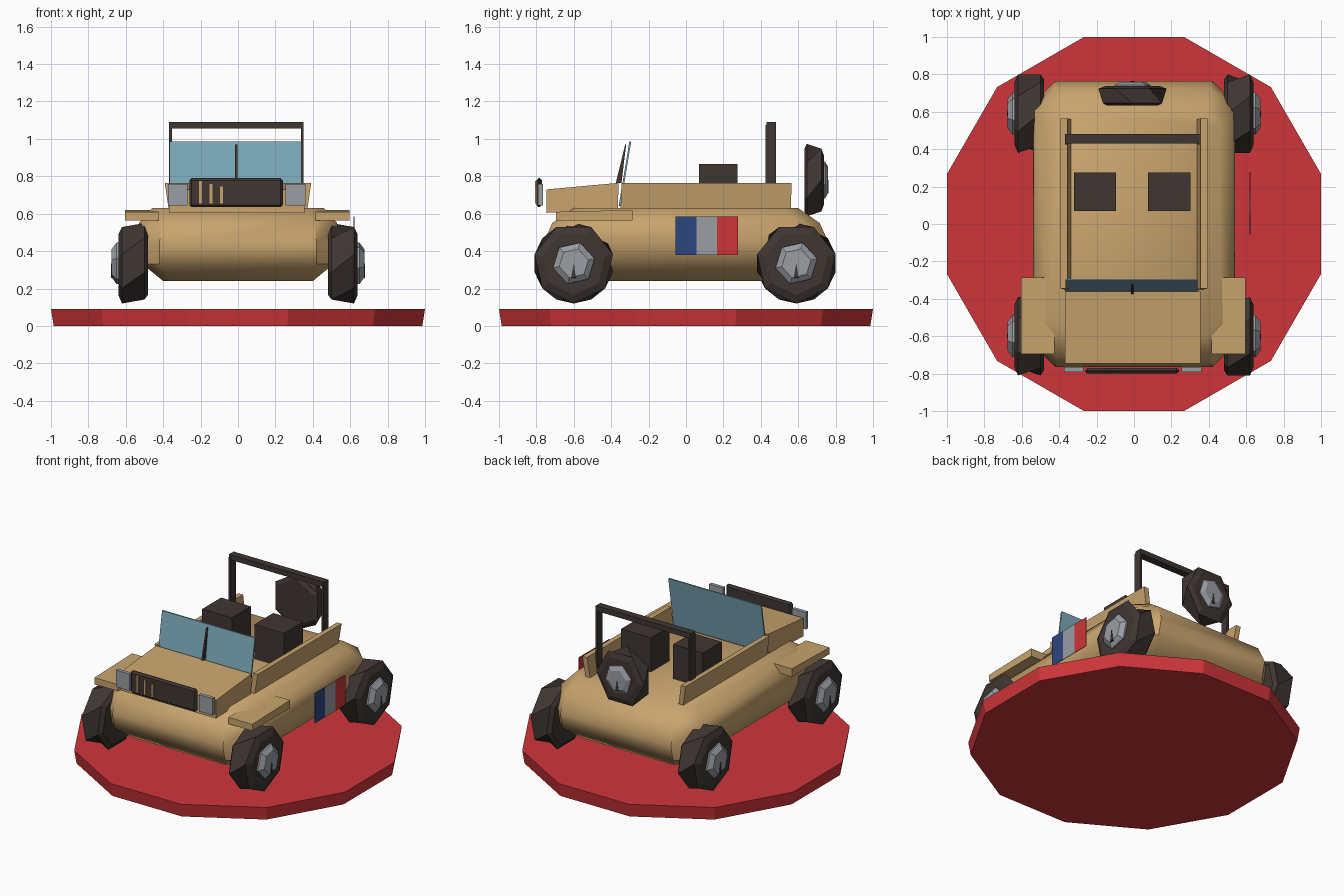
import bpy, bmesh, math
from mathutils import Matrix, Vector

if "Cube" in bpy.data.objects:
    bpy.data.objects.remove(bpy.data.objects["Cube"], do_unlink=True)


def material(name, r, g, b):
    m = bpy.data.materials.new(name)
    m.use_nodes = True
    m.diffuse_color = (r, g, b, 1)
    bsdf = next(n for n in m.node_tree.nodes if n.type == 'BSDF_PRINCIPLED')
    bsdf.inputs["Base Color"].default_value = (r, g, b, 1)
    return m


TAN = material("sand tan", 0.58, 0.37, 0.155)
DARK = material("dark rubber", 0.05, 0.037, 0.032)
RED = material("red", 0.62, 0.036, 0.042)
GLASS = material("blue glass", 0.2, 0.4, 0.49)
GREY = material("light grey", 0.32, 0.34, 0.37)
BLUE = material("flag blue", 0.027, 0.062, 0.22)


def loft(name, rings, mat):
    """Closed solid through rings that share one point count."""
    bm = bmesh.new()
    loops = [[bm.verts.new(p) for p in ring] for ring in rings]
    n = len(loops[0])
    for a, b in zip(loops, loops[1:]):
        for i in range(n):
            j = (i + 1) % n
            bm.faces.new((a[i], a[j], b[j], b[i]))
    bm.faces.new(loops[0][::-1])
    bm.faces.new(loops[-1])
    bmesh.ops.recalc_face_normals(bm, faces=bm.faces)
    mesh = bpy.data.meshes.new(name)
    bm.to_mesh(mesh)
    bm.free()
    mesh.materials.append(mat)
    ob = bpy.data.objects.new(name, mesh)
    bpy.context.collection.objects.link(ob)
    return ob


def box(name, mat, x, y, z):
    ring = lambda h: [(x[0], y[0], h), (x[1], y[0], h), (x[1], y[1], h), (x[0], y[1], h)]
    return loft(name, [ring(z[0]), ring(z[1])], mat)


def side_prism(name, mat, x, profile, lean=0):
    """Side profile of (y, z) points spanning x, top leaning sideways."""
    low = min(z for _, z in profile)
    return loft(name, [[(s + lean * (z - low), y, z) for y, z in profile] for s in x], mat)


def polygon(n, radius, depth, turn=0):
    """Ring around the x axis."""
    return [(depth, radius * math.sin(turn + math.tau * i / n),
             radius * math.cos(turn + math.tau * i / n)) for i in range(n)]


def wheel(name, place, sides=7):
    """Twisted low-poly tyre with a hub on its +x face."""
    half = math.pi / sides
    tyre = loft(name + "_tyre", [polygon(sides, 0.185, -0.08), polygon(sides, 0.215, -0.06),
                                 polygon(sides, 0.215, 0.06, half), polygon(sides, 0.17, 0.08, half)], DARK)
    hub = loft(name + "_hub", [polygon(6, 0.115, 0.06, 0.3), polygon(6, 0.115, 0.09, 0.3),
                               polygon(6, 0.08, 0.115, 0.3)], GREY)
    slot = loft(name + "_hub_slot", [[(d, -0.015, -0.08), (d, 0.012, -0.08), (d, 0, 0)]
                                     for d in (0.11, 0.119)], DARK)
    for ob in (tyre, hub, slot):
        ob.data.transform(place)


# Display base
loft("base_disc", [[(r * math.cos(math.radians(15 + 30 * i)), r * math.sin(math.radians(15 + 30 * i)), z)
                    for i in range(12)] for r, z in ((1.02, 0), (1.035, 0.09))], RED)


# Rounded hull
def hull_ring(z, hx, hy, c):
    return [(hx, -hy + c, z), (hx, hy - c, z), (hx - c, hy, z), (-hx + c, hy, z),
            (-hx, hy - c, z), (-hx, -hy + c, z), (-hx + c, -hy, z), (hx - c, -hy, z)]


hull = loft("body", [hull_ring(0.24, 0.4, 0.63, 0.06), hull_ring(0.33, 0.51, 0.74, 0.09),
                     hull_ring(0.44, 0.54, 0.765, 0.12), hull_ring(0.55, 0.53, 0.715, 0.12),
                     hull_ring(0.63, 0.46, 0.6, 0.08)], TAN)
bpy.context.view_layer.objects.active = hull
hull.select_set(True)
bpy.ops.object.shade_smooth_by_angle(angle=math.radians(40))
hull.select_set(False)

# Bonnet and tub sides
side_prism("bonnet", TAN, (-0.37, 0.355),
           [(-0.745, 0.605), (-0.365, 0.62), (-0.36, 0.765), (-0.745, 0.73)])
for s, side in ((1, "left"), (-1, "right")):
    side_prism(side + "_tub_rail", TAN, (s * 0.335, s * 0.37),
               [(-0.35, 0.62), (0.56, 0.62), (0.565, 0.765), (-0.345, 0.765)], s * 0.15)
    x = s * 0.51 - 0.005
    side_prism(side + "_fender", TAN, (x - 0.09, x + 0.09),
               [(-0.695, 0.565), (-0.285, 0.565), (-0.285, 0.62), (-0.695, 0.61)])
    box(side + "_seat", DARK, (s * 0.198 - 0.123, s * 0.198 + 0.103), (0.07, 0.275), (0.62, 0.865))
    box(side + "_headlight", GREY, (s * 0.315 - 0.06, s * 0.315 + 0.045), (-0.79, -0.765), (0.645, 0.76))
    box(side + "_roll_post", DARK, (s * 0.352 - 0.016, s * 0.352 - 0.001), (0.425, 0.48), (0.63, 1.075))

# Roll bar top
box("roll_bar_top", DARK, (-0.37, 0.35), (0.43, 0.48), (1.055, 1.09))

# Grille with slats
grille = box("grille", DARK, (-0.26, 0.24), (-0.8, -0.77), (0.635, 0.79))
bevel = grille.modifiers.new("soft_corners", 'BEVEL')
bevel.width = 0.012
bevel.segments = 1
for i in range(3):
    x = -0.2 + 0.057 * i
    box("grille_slat_%d" % (i + 1), TAN, (x - 0.009, x + 0.007), (-0.807, -0.799), (0.655, 0.775 - 0.015 * i))

# Windscreen and wiper
side_prism("windscreen", GLASS, (-0.365, 0.34),
           [(-0.36, 0.64), (-0.35, 0.64), (-0.293, 0.985), (-0.303, 0.985)])
side_prism("wiper", DARK, (-0.016, -0.004), [(-0.375, 0.765), (-0.345, 0.765), (-0.32, 0.97), (-0.325, 0.97)])

# Road wheels
for s, side in ((1, "left"), (-1, "right")):
    for y, end in ((-0.6, "front"), (0.59, "rear")):
        turn = Matrix.Rotation(0 if s > 0 else math.pi, 4, 'Z')
        wheel(end + "_" + side + "_wheel", Matrix.Translation((s * 0.56, y, 0.335)) @ turn)

# Spare wheel, facing backwards
wheel("spare", Matrix.Translation((-0.008, 0.685, 0.78)) @ Matrix.Rotation(math.pi / 2, 4, 'Z')
      @ Matrix.Diagonal((0.65, 0.85, 0.9, 1)), 6)

# Three-colour side flag
for i, (mat, tint) in enumerate(((BLUE, "blue"), (GREY, "grey"), (RED, "red"))):
    y = -0.055 + 0.111 * i
    box("flag_" + tint, mat, (0.618, 0.622), (y, y + 0.111), (0.38, 0.585))
